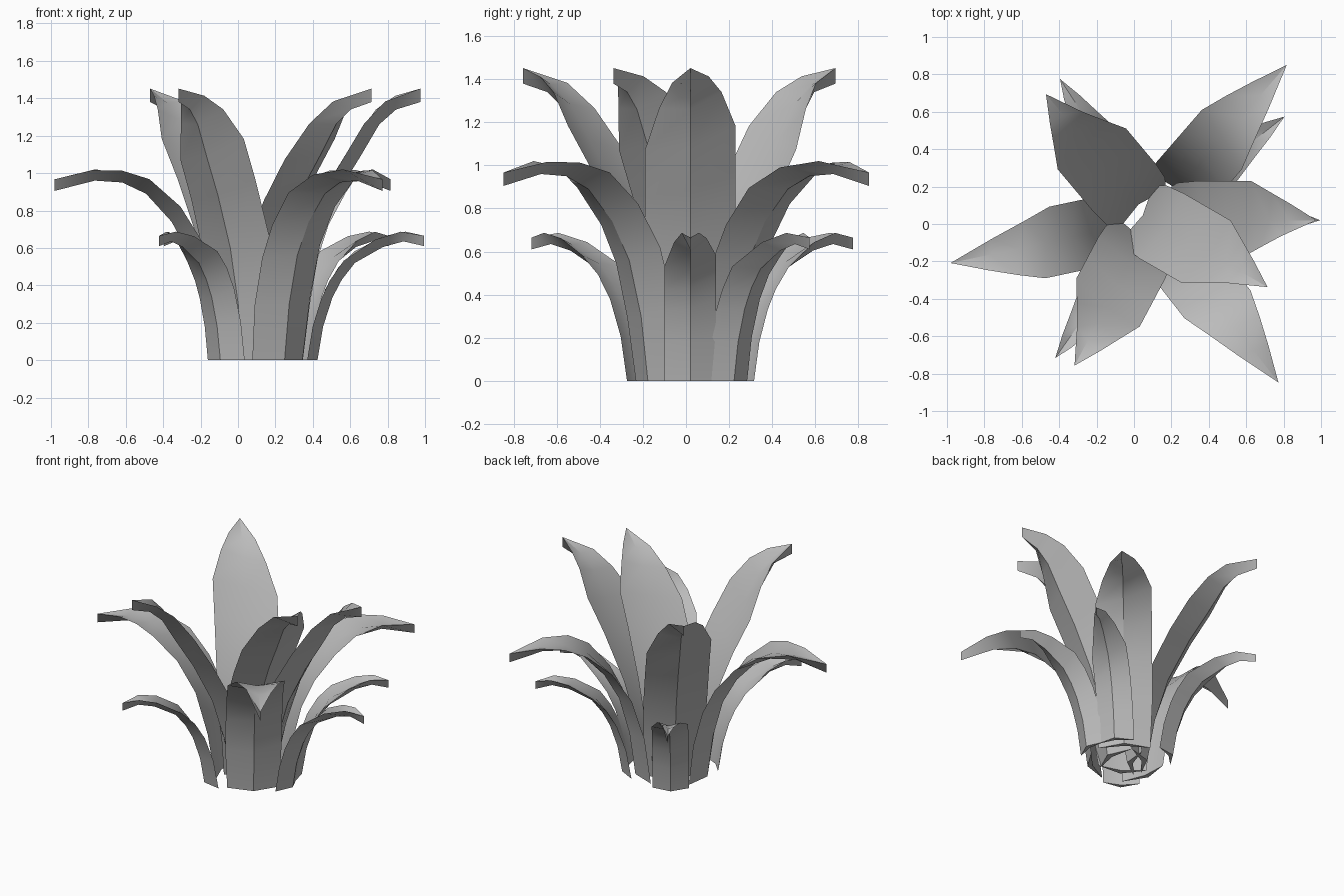
import bpy, bmesh, math
from mathutils import Vector

cube = bpy.data.objects.get("Cube")
if cube:
    bpy.data.objects.remove(cube, do_unlink=True)

grey = bpy.data.materials.new("leaf_grey")
grey.use_nodes = True
grey.diffuse_color = (0.5, 0.5, 0.5, 1)
bsdf = next(n for n in grey.node_tree.nodes if n.type == 'BSDF_PRINCIPLED')
bsdf.inputs["Base Color"].default_value = grey.diffuse_color

CENTRE = Vector((0.095, 0.02, 0))
SKEW = 0.3

# Keel profiles: (distance out, height, half width) from base to tip
TALL = [(0.15, 0, 0.16), (0.2, 0.3, 0.2), (0.29, 0.6, 0.21), (0.43, 0.88, 0.21),
        (0.56, 1.09, 0.21), (0.66, 1.26, 0.145), (0.75, 1.34, 0.085), (0.88, 1.38, 0)]
MIDDLE = [(0.25, 0, 0.17), (0.29, 0.3, 0.185), (0.36, 0.56, 0.185), (0.46, 0.74, 0.185),
          (0.6, 0.89, 0.185), (0.73, 0.95, 0.137), (0.88, 0.96, 0.08), (1.1, 0.905, 0)]
LOW = [(0.33, 0, 0.12), (0.36, 0.18, 0.12), (0.41, 0.335, 0.12), (0.46, 0.43, 0.12),
       (0.53, 0.52, 0.12), (0.68, 0.605, 0.075), (0.79, 0.635, 0.04), (0.9, 0.61, 0)]


def leaf(name, profile, angle, depth, shift=0.0):
    """Keeled leaf: a shallow channel above, a folded keel below."""
    spine = [Vector((r, z)) for r, z, w in profile]
    last = len(spine) - 1
    arcs = [0.0]
    for a, b in zip(spine, spine[1:]):
        arcs.append(arcs[-1] + (b - a).length)

    def normal(i):
        if i == 0:
            return Vector((-1, 0))
        if i == last:
            return Vector((0, 1))
        t = (spine[i + 1] - spine[i - 1]).normalized()
        return Vector((-t.y, t.x))

    normals = [normal(i) for i in range(last + 1)]

    def along(s, height):
        # Point at arc length s, lifted off the keel
        i = 0
        while i < last - 1 and arcs[i + 1] < s:
            i += 1
        f = (s - arcs[i]) / (arcs[i + 1] - arcs[i])
        n = normals[i].lerp(normals[i + 1], f).normalized()
        return spine[i].lerp(spine[i + 1], f) + n * height

    turn = math.radians(angle)
    out = Vector((math.cos(turn), math.sin(turn), 0))
    side = Vector((-out.y, out.x, 0))
    bm = bmesh.new()
    rows = []
    for i, (r, z, w) in enumerate(profile):
        channel = depth if i == last else depth * 0.55
        row = []
        for v, h in ((0, 0), (w, depth), (0, channel), (-w, depth)):
            p = along(arcs[i] + SKEW * v * min(1, i / 3), h)
            row.append(bm.verts.new(CENTRE + out * (p.x + shift) + side * v
                                    + Vector((0, 0, p.y))))
        rows.append(row)
    for a, b in zip(rows, rows[1:]):
        for j in range(4):
            k = (j + 1) % 4
            bm.faces.new((a[j], a[k], b[k], b[j]))
    bm.faces.new(rows[0])
    bmesh.ops.remove_doubles(bm, verts=bm.verts, dist=0.0005)
    bmesh.ops.recalc_face_normals(bm, faces=bm.faces)
    mesh = bpy.data.meshes.new(name)
    bm.to_mesh(mesh)
    bm.free()
    mesh.materials.append(grey)
    obj = bpy.data.objects.new(name, mesh)
    bpy.context.collection.objects.link(obj)
    bpy.ops.object.select_all(action='DESELECT')
    obj.select_set(True)
    bpy.context.view_layer.objects.active = obj
    bpy.ops.object.shade_smooth_by_angle(angle=math.radians(30))


# Three rings of leaves, plus one tall leaf set in towards the middle
for ring, profile, depth, angles in (
        ("tall", TALL, 0.072, (0, 130, 242)),
        ("middle", MIDDLE, 0.062, (49, 192, 308)),
        ("low", LOW, 0.055, (0, 38, 123, 235))):
    for number, angle in enumerate(angles, 1):
        leaf(f"{ring}_leaf_{number}", profile, angle, depth)
leaf("inner_tall_leaf", TALL, -30, 0.072, shift=-0.165)
